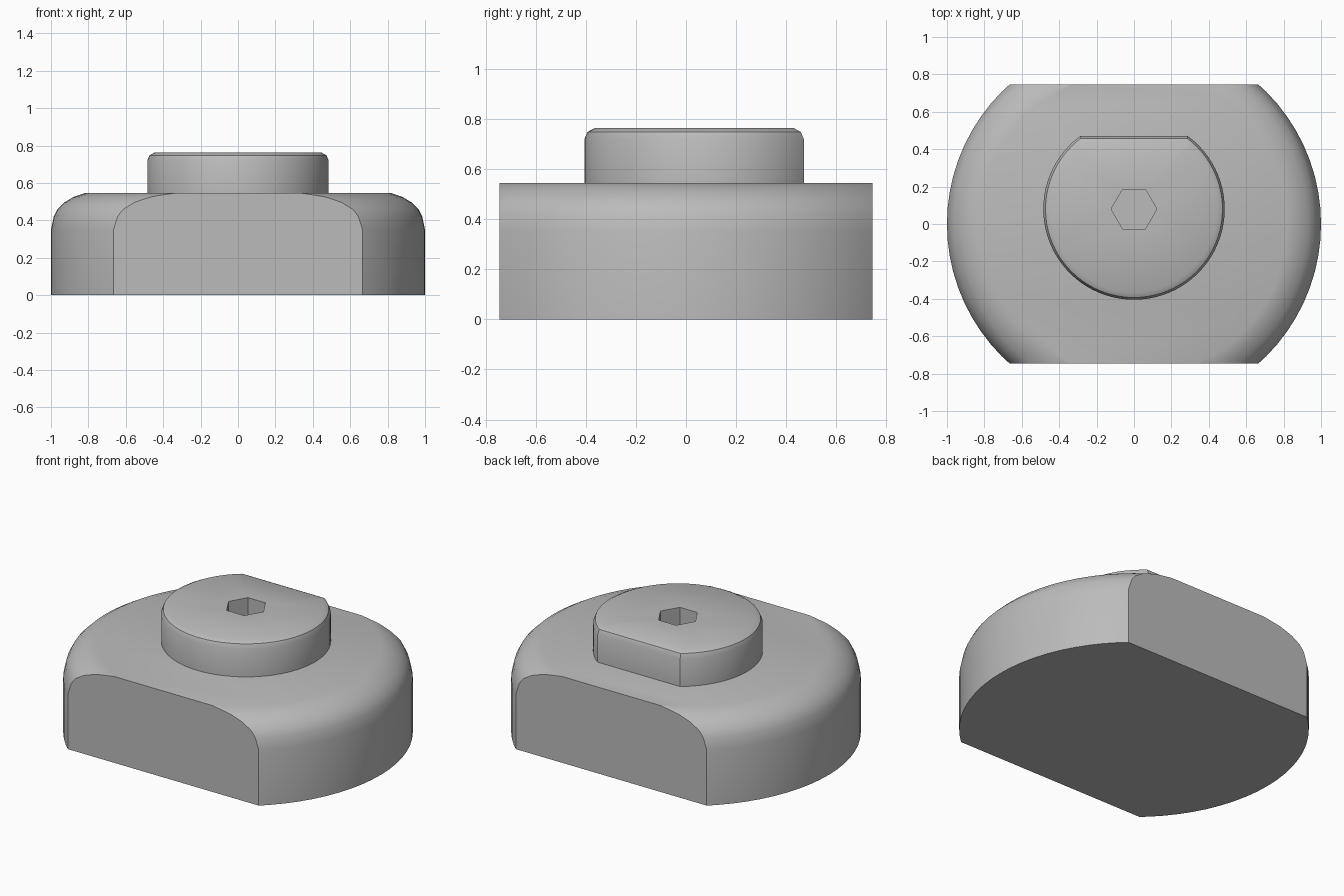
import bpy, bmesh, math

cube = bpy.data.objects.get("Cube")
if cube:
    bpy.data.objects.remove(cube)

grey = bpy.data.materials.new("plain grey")
grey.use_nodes = True
colour = (0.5, 0.5, 0.5, 1)
grey.diffuse_color = colour
grey.node_tree.nodes["Principled BSDF"].inputs["Base Color"].default_value = colour


def finish(bm, name, angle):
    bmesh.ops.recalc_face_normals(bm, faces=bm.faces)
    mesh = bpy.data.meshes.new(name)
    bm.to_mesh(mesh)
    bm.free()
    mesh.materials.append(grey)
    obj = bpy.data.objects.new(name, mesh)
    bpy.context.collection.objects.link(obj)
    bpy.ops.object.select_all(action='DESELECT')
    obj.select_set(True)
    bpy.context.view_layer.objects.active = obj
    bpy.ops.object.shade_smooth_by_angle(angle=math.radians(angle))
    return obj


def ring(bm, points, z):
    return [bm.verts.new((x, y, z)) for x, y in points]


def circle(radius, count):
    return [(radius * math.cos(math.tau * i / count),
             radius * math.sin(math.tau * i / count)) for i in range(count)]


def skin(bm, rings):
    for low, high in zip(rings, rings[1:]):
        for i in range(len(low)):
            j = (i + 1) % len(low)
            bm.faces.new((low[i], low[j], high[j], high[i]))


# Base: domed round body sliced flat at front and back
bm = bmesh.new()
profile = [(1, 0), (1, 0.35), (0.985, 0.42), (0.965, 0.46),
           (0.93, 0.495), (0.88, 0.525), (0.82, 0.545)]
rings = [ring(bm, circle(r, 72), z) for r, z in profile]
skin(bm, rings)
bm.faces.new(rings[0])
bm.faces.new(rings[-1])
for side in (-1, 1):
    cut = bmesh.ops.bisect_plane(
        bm, geom=bm.verts[:] + bm.edges[:] + bm.faces[:],
        plane_co=(0, side * 0.745, 0), plane_no=(0, side, 0), clear_outer=True)
    edges = [e for e in cut["geom_cut"] if isinstance(e, bmesh.types.BMEdge)]
    bmesh.ops.holes_fill(bm, edges=edges)
finish(bm, "base", 30)


# Knob: D-shaped button with rounded rim, flat side to the back
def d_outline(inset, count=64):
    radius, flat = 0.485 - inset, 0.39 - inset
    start = math.pi - math.asin(flat / radius)
    sweep = math.tau - (math.pi - 2 * math.asin(flat / radius))
    return [(radius * math.cos(start + sweep * i / count),
             0.08 + radius * math.sin(start + sweep * i / count))
            for i in range(count + 1)]


bm = bmesh.new()
rim = [(0, 0.54), (0, 0.72), (0.012, 0.748), (0.04, 0.763)]
rings = [ring(bm, d_outline(inset), z) for inset, z in rim]
skin(bm, rings)
bm.faces.new(rings[0])

# Hexagonal socket sunk into the top
hexagon = [(x, y + 0.08) for x, y in circle(0.122, 6)]
socket = [ring(bm, hexagon, z) for z in (0.763, 0.64)]
skin(bm, socket)
bm.faces.new(socket[1])
loops = [bm.edges.get((loop[i - 1], loop[i]))
         for loop in (rings[-1], socket[0]) for i in range(len(loop))]
bmesh.ops.triangle_fill(bm, edges=loops, use_beauty=True, use_dissolve=False)
finish(bm, "knob", 35)
